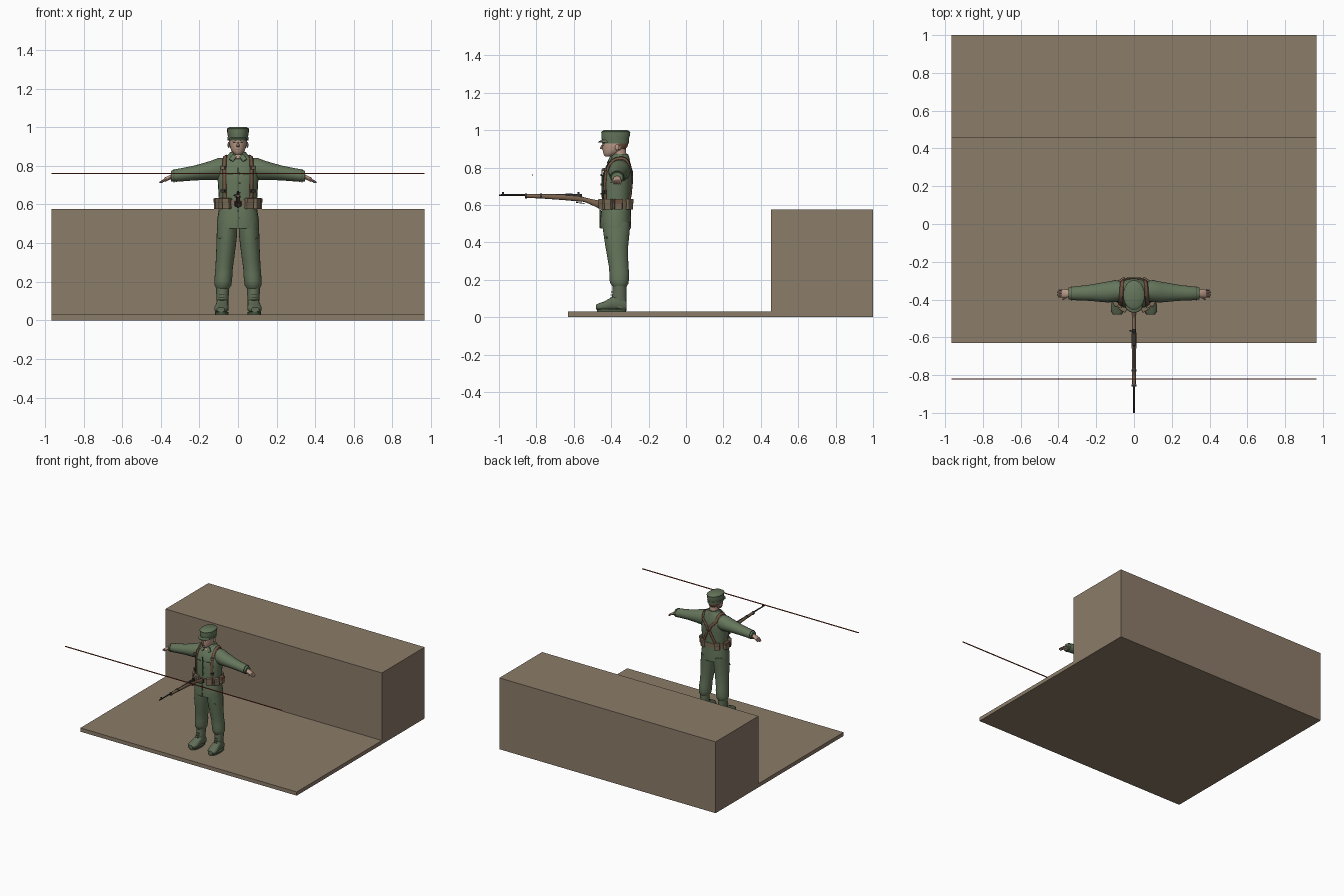
import bpy, bmesh, math
from mathutils import Vector, Matrix
from mathutils.bvhtree import BVHTree

cube = bpy.data.objects.get("Cube")
if cube:
    bpy.data.objects.remove(cube)


def material(name, r, g, b):
    m = bpy.data.materials.new(name)
    m.use_nodes = True
    m.diffuse_color = (r, g, b, 1)
    m.node_tree.nodes["Principled BSDF"].inputs["Base Color"].default_value = (r, g, b, 1)
    return m


earth = material("earth brown", .26, .2, .14)
cloth = material("uniform green", .13, .18, .105)
trim = material("dark green", .075, .11, .06)
boot = material("boot green", .12, .155, .095)
skin = material("skin", .5, .33, .25)
leather = material("strap brown", .17, .09, .055)
canvas = material("pouch canvas", .2, .15, .095)
wood = material("rifle wood", .2, .125, .075)
metal = material("dark metal", .035, .032, .03)
red = material("line red", .3, .05, .03)


def finish(name, bm, mat, mirror=False, smooth=True):
    bmesh.ops.recalc_face_normals(bm, faces=bm.faces)
    me = bpy.data.meshes.new(name)
    bm.to_mesh(me)
    bm.free()
    me.materials.append(mat)
    if smooth:
        me.polygons.foreach_set("use_smooth", [True] * len(me.polygons))
        me.set_sharp_from_angle(angle=math.radians(40))
    ob = bpy.data.objects.new(name, me)
    bpy.context.collection.objects.link(ob)
    if mirror:
        ob.modifiers.new("mirror", 'MIRROR').use_mirror_merge = False
    return ob


def loft(name, rings, mat, axis='z', mirror=False, sides=24, power=1.0):
    """Skin elliptical rings (x, y, z, half width, half depth) along an axis."""
    u, v = {'x': (1, 2), 'y': (0, 2), 'z': (0, 1)}[axis]
    bm = bmesh.new()
    loops = []
    for x, y, z, a, b in rings:
        loop = []
        for i in range(sides):
            t = math.tau * i / sides
            c, s = math.cos(t), math.sin(t)
            p = [x, y, z]
            p[u] += a * math.copysign(abs(c) ** power, c)
            p[v] += b * math.copysign(abs(s) ** power, s)
            loop.append(bm.verts.new(p))
        loops.append(loop)
    for l0, l1 in zip(loops, loops[1:]):
        for i in range(sides):
            j = (i + 1) % sides
            bm.faces.new((l0[i], l0[j], l1[j], l1[i]))
    bm.faces.new(loops[0])
    bm.faces.new(loops[-1])
    return finish(name, bm, mat, mirror)


def box(name, at, size, mat, turn=(0, 0, 0), bevel=0, mirror=False):
    bm = bmesh.new()
    rot = Matrix.Identity(4)
    for ang, ax in zip(turn, 'XYZ'):
        rot = Matrix.Rotation(math.radians(ang), 4, ax) @ rot
    bmesh.ops.create_cube(bm, size=1, matrix=Matrix.Translation(at) @ rot @ Matrix.Diagonal((*size, 1)))
    if bevel:
        bmesh.ops.bevel(bm, geom=bm.edges[:], offset=bevel, segments=2, affect='EDGES', profile=.5)
    return finish(name, bm, mat, mirror, smooth=False)


def rod(name, a, b, r1, r2, mat, mirror=False, sides=10):
    a, b = Vector(a), Vector(b)
    bm = bmesh.new()
    rot = (b - a).to_track_quat('Z', 'Y').to_matrix().to_4x4()
    bmesh.ops.create_cone(bm, cap_ends=True, segments=sides, radius1=r1, radius2=r2,
                          depth=(b - a).length, matrix=Matrix.Translation((a + b) / 2) @ rot)
    return finish(name, bm, mat, mirror)


def ball(name, at, size, mat, mirror=False):
    bm = bmesh.new()
    bmesh.ops.create_uvsphere(bm, u_segments=12, v_segments=8, radius=1,
                              matrix=Matrix.Translation(at) @ Matrix.Diagonal((*size, 1)))
    return finish(name, bm, mat, mirror)


# Ground slab, rear block and the red line in front
box("ground_slab", (0, .185, .015), (1.93, 1.63, .03), earth)
box("rear_block", (0, .7275, .3), (1.93, .545, .55), earth)
box("red_line", (0, -.82, .76), (1.93, .006, .006), red)

# Jacket body and sleeves
jacket = loft("jacket", [
    (0, -.375, .475, .108, .082), (0, -.376, .52, .108, .083), (0, -.374, .57, .1, .079),
    (0, -.373, .6, .096, .077), (0, -.372, .64, .1, .077), (0, -.37, .72, .105, .08),
    (0, -.366, .77, .107, .078), (0, -.36, .81, .1, .067), (0, -.355, .838, .08, .054),
    (0, -.35, .855, .055, .045), (0, -.35, .866, .04, .04)], cloth, power=.9)
sleeve = loft("sleeve", [
    (.05, -.355, .785, .05, .055), (.1, -.355, .783, .058, .058), (.14, -.36, .776, .055, .05),
    (.18, -.362, .77, .05, .044), (.23, -.364, .762, .043, .038), (.28, -.366, .755, .039, .035),
    (.32, -.367, .75, .036, .033), (.335, -.368, .748, .033, .03),
    (.346, -.368, .746, .031, .028)], cloth, 'x', mirror=True)
loft("cuff_band", [(.328, -.368, .749, .037, .034), (.334, -.368, .748, .037, .034)], trim, 'x', mirror=True)

# Hands with four fingers and a thumb
loft("palm", [(.335, -.368, .746, .018, .014), (.35, -.368, .741, .02, .012),
              (.378, -.368, .729, .024, .011), (.384, -.368, .726, .02, .008)], skin, 'x', mirror=True, sides=12)
for i in range(4):
    y = -.385 + i * .0115
    reach = (.4, .407, .406, .397)[i]
    rod("finger", (.378, y, .729), (reach, y, .713), .0058, .004, skin, True, 8)
rod("thumb", (.352, -.382, .738), (.378, -.4, .72), .0065, .004, skin, True, 8)

# Trousers
loft("trouser_leg", [
    (.054, -.372, .51, .05, .075), (.057, -.372, .45, .053, .07), (.062, -.37, .38, .05, .061),
    (.068, -.364, .31, .047, .055), (.072, -.36, .27, .045, .052), (.074, -.357, .24, .046, .053),
    (.077, -.357, .2, .045, .052), (.078, -.356, .18, .043, .048),
    (.079, -.355, .165, .034, .038)], cloth, mirror=True)
box("thigh_pocket_flap", (.083, -.428, .43), (.035, .006, .006), trim, (0, 25, 22), mirror=True)

# Boots
loft("boot_shaft", [(.08, -.358, .05, .03, .04), (.08, -.358, .1, .03, .04),
                    (.08, -.355, .14, .033, .037), (.08, -.355, .18, .034, .037)], boot, mirror=True)
loft("boot_foot", [(.08, -.318, .062, .022, .022), (.08, -.328, .066, .029, .03),
                   (.081, -.37, .078, .031, .042), (.083, -.405, .07, .033, .033),
                   (.086, -.44, .06, .037, .023), (.088, -.465, .057, .033, .018),
                   (.089, -.48, .055, .02, .012)], boot, 'y', mirror=True, power=.8)
loft("boot_sole", [(.084, -.398, .03, .035, .078), (.084, -.398, .043, .036, .08)], trim, mirror=True, power=.8)
for k in range(3):
    box("boot_lace", (.082, -.397 - .003 * k, .135 - .016 * k), (.026, .006, .004), trim, mirror=True)

# Head, neck and face
loft("neck", [(0, -.35, .82, .036, .038), (0, -.355, .86, .033, .036), (0, -.36, .9, .034, .04)], skin)
head = loft("head", [
    (0, -.418, .859, .014, .014), (0, -.41, .865, .024, .028), (0, -.4, .878, .034, .042),
    (0, -.386, .895, .041, .06), (0, -.38, .912, .045, .067), (0, -.378, .93, .047, .069),
    (0, -.378, .96, .045, .066)], skin)
head.data.materials.append(leather)
for f in head.data.polygons:
    if f.center.y > -.355 and f.center.z > .886:
        f.material_index = 1
ball("ear", (.048, -.368, .908), (.006, .011, .016), skin, True)
rod("nose", (0, -.446, .922), (0, -.453, .899), .004, .009, skin, sides=8)
box("eye", (.018, -.441, .92), (.012, .006, .004), metal, (0, 0, 20), mirror=True)
box("eyebrow", (.019, -.442, .928), (.017, .006, .003), leather, (0, 6, 20), mirror=True)
box("mouth", (0, -.442, .883), (.02, .006, .003), leather)

# Field cap with band and peak
loft("cap_crown", [(0, -.378, .932, .051, .07), (0, -.378, .955, .053, .073), (0, -.376, .975, .056, .077),
                   (0, -.376, .992, .056, .076), (0, -.376, 1, .046, .064)], cloth)
loft("cap_band", [(0, -.378, .93, .053, .072), (0, -.378, .948, .0545, .0745)], cloth)
loft("cap_seam", [(0, -.376, .987, .0575, .078), (0, -.376, .991, .0575, .078)], trim)
loft("cap_peak", [(0, -.43, .934, .046, .04), (0, -.43, .94, .045, .038), (0, -.425, .947, .04, .025)], cloth)

# Collar, open neck, front seam and pockets
loft("collar", [(0, -.352, .84, .057, .052), (0, -.352, .857, .05, .048), (0, -.35, .872, .041, .041)], cloth)
box("collar_wing", (.026, -.409, .84), (.026, .012, .036), cloth, (-30, -28, 18), bevel=.003, mirror=True)
box("open_neck", (0, -.402, .845), (.026, .008, .026), skin, (-35, 0, 0))
box("front_seam", (0, -.45, .715), (.004, .006, .15), trim)
for z in (.53, .66, .71, .76):
    rod("button", (.008, -.449, z), (.008, -.458, z), .005, .005, trim, sides=8)
box("skirt_seam", (0, -.458, .525), (.004, .007, .095), trim)
box("chest_pocket_flap", (.045, -.44, .755), (.04, .008, .006), trim, (0, 0, 14), mirror=True)

# Suspender straps, laid on the jacket surface
verts, polys = [], []
for ob in (jacket, sleeve):
    n = len(verts)
    verts += [v.co.copy() for v in ob.data.vertices]
    polys += [[n + i for i in p.vertices] for p in ob.data.polygons]
surface = BVHTree.FromPolygons(verts, polys)


def strap(name, path, width, mat):
    """Project a path inward onto the jacket and sweep a flat band along it."""
    pts = []
    for a, b in zip(path, path[1:]):
        for i in range(8):
            p = Vector(a).lerp(Vector(b), i / 8)
            core = Vector((p.x * .85, -.36, min(p.z, .76)))
            hit, nor, _, _ = surface.ray_cast(p, (core - p).normalized())
            if hit:
                pts.append((hit + nor * .002, nor))
    bm = bmesh.new()
    pairs = []
    for i, (p, nor) in enumerate(pts):
        run = pts[min(i + 1, len(pts) - 1)][0] - pts[max(i - 1, 0)][0]
        side = run.cross(nor).normalized() * width / 2
        pairs.append((bm.verts.new(p - side), bm.verts.new(p + side)))
    for (a, b), (c, d) in zip(pairs, pairs[1:]):
        bm.faces.new((a, b, d, c))
    ob = finish(name, bm, mat, True)
    thick = ob.modifiers.new("thickness", 'SOLIDIFY')
    thick.thickness, thick.offset = .008, 0


strap("suspender", [(.075, -.6, .61), (.078, -.6, .72), (.078, -.55, .83), (.075, -.45, 1),
                    (.072, -.34, 1), (.065, -.2, .88), (.02, -.15, .76), (.002, -.15, .72)], .02, leather)
strap("back_strap", [(.002, -.15, .735), (.03, -.15, .68), (.07, -.15, .6)], .017, leather)
for z in (.67, .79):
    box("strap_buckle", (.077, -.436, z), (.024, .012, .016), metal if z < .7 else canvas, (0, 0, 30), mirror=True)

# Belt, buckle and pouches around the waist
loft("belt", [(0, -.374, .588, .102, .083), (0, -.374, .622, .102, .083)], canvas, power=.9)
box("belt_buckle", (0, -.458, .605), (.034, .012, .03), metal, bevel=.003)
for deg in (32, 62, 98, 145):
    t = math.radians(deg)
    x, y = .108 * math.sin(t), -.374 - .084 * math.cos(t)
    box("pouch", (x, y, .603), (.042, .03, .056), canvas, (0, 0, deg), .005, True)
    box("pouch_flap", (x, y, .62), (.044, .034, .024), leather if deg == 98 else canvas, (0, 0, deg), .004, True)

# Rifle pointing forward
loft("rifle_stock", [
    (0, -.445, .6, .01, .021), (0, -.475, .606, .012, .02), (0, -.51, .618, .011, .015),
    (0, -.545, .629, .01, .012), (0, -.575, .635, .012, .016), (0, -.65, .641, .012, .015),
    (0, -.76, .646, .011, .012), (0, -.86, .649, .009, .01)], wood, 'y', sides=12)
box("rifle_receiver", (0, -.6, .652), (.016, .09, .016), metal, (-2, 0, 0), .003)
rod("rifle_barrel", (0, -.62, .653), (0, -1, .653), .0065, .0045, metal)
rod("bolt_handle", (0, -.57, .654), (-.022, -.565, .645), .003, .004, metal, sides=8)
box("rear_sight", (0, -.575, .664), (.01, .012, .01), metal)
box("front_sight", (0, -.978, .662), (.004, .012, .016), metal)
for y in (-.77, -.85):
    loft("barrel_band", [(0, y, .648, .012, .013), (0, y - .01, .648, .012, .013)], metal, 'y', sides=12)
box("trigger_guard", (0, -.565, .611), (.006, .045, .004), metal, (-8, 0, 0))
box("trigger", (0, -.56, .617), (.003, .004, .014), metal)
